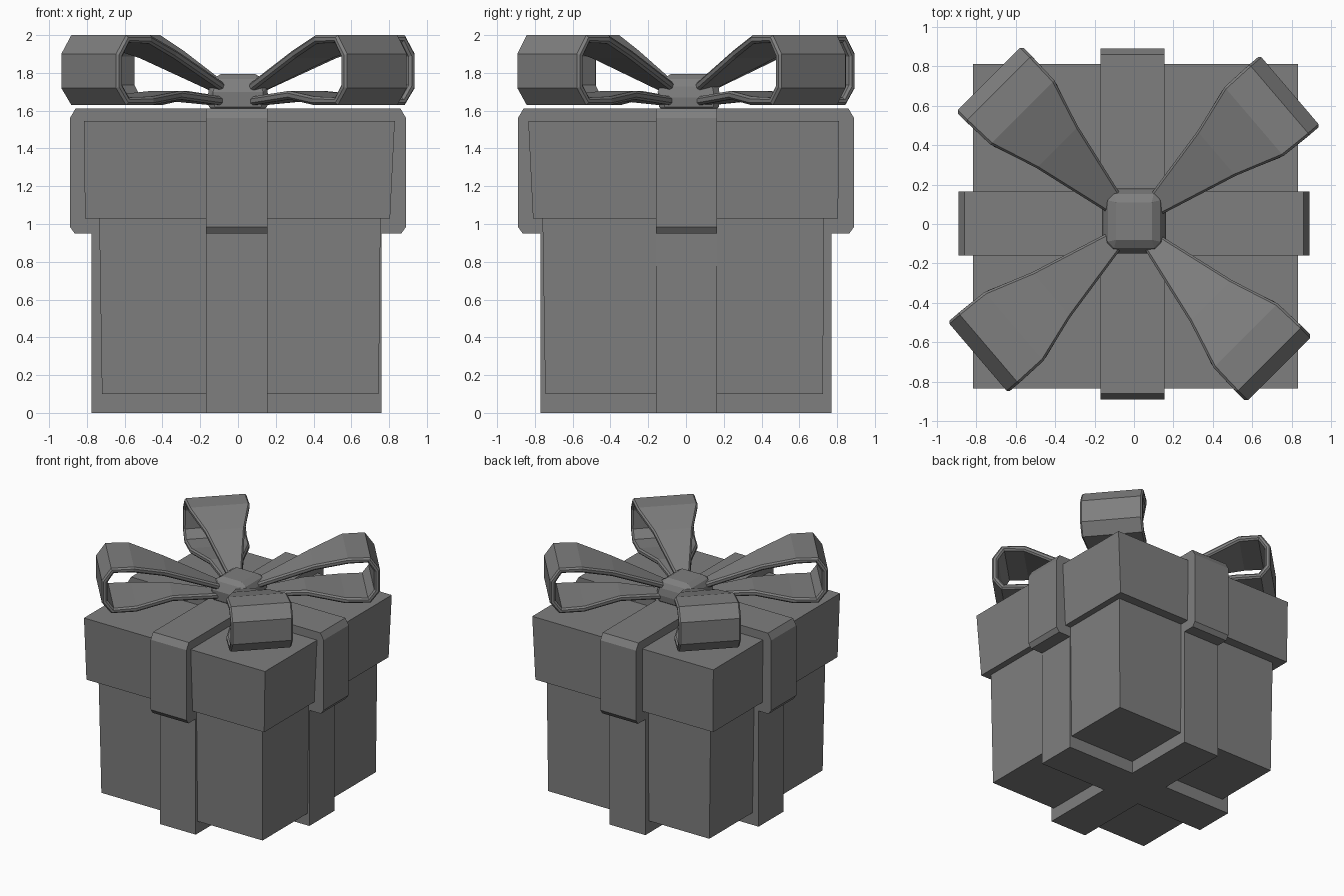
import bpy
from math import radians, cos, sin

cube = bpy.data.objects.get("Cube")
if cube:
    bpy.data.objects.remove(cube, do_unlink=True)

# One matte grey for everything
GREY = (0.21, 0.21, 0.21, 1)
grey = bpy.data.materials.new("plain_grey")
grey.use_nodes = True
grey.diffuse_color = GREY
grey.node_tree.nodes["Principled BSDF"].inputs["Base Color"].default_value = GREY


def make(name, verts, faces):
    mesh = bpy.data.meshes.new(name)
    mesh.from_pydata(verts, [], faces)
    mesh.materials.append(grey)
    obj = bpy.data.objects.new(name, mesh)
    bpy.context.collection.objects.link(obj)
    return obj


def bevel(obj, width, angle=30):
    mod = obj.modifiers.new("Bevel", "BEVEL")
    mod.width = width
    mod.segments = 1
    mod.limit_method = "ANGLE"
    mod.angle_limit = radians(angle)


def loft(name, rings):
    """Stack closed rings of equal length and cap both ends."""
    n = len(rings[0])
    faces = [tuple(reversed(range(n)))]
    for r in range(len(rings) - 1):
        for i in range(n):
            a, b = r * n + i, r * n + (i + 1) % n
            faces.append((a, b, b + n, a + n))
    faces.append(tuple(range((len(rings) - 1) * n, len(rings) * n)))
    return make(name, [v for ring in rings for v in ring], faces)


def rect(x0, x1, y0, y1, z):
    return [(x0, y0, z), (x1, y0, z), (x1, y1, z), (x0, y1, z)]


# Box body and lid, each slightly uneven
loft("box_body", [rect(-.72, .745, -.745, .725, .1), rect(-.735, .755, -.76, .73, 1.06)])
loft("lid", [rect(-.81, .805, -.81, .805, 1.03), rect(-.815, .83, -.835, .81, 1.545)])

# Ribbons around the box, crossing underneath
loft("box_ribbon_front_back", [rect(-.17, .155, -.77, .77, z) for z in (0, 1)])
loft("box_ribbon_sides", [rect(-.775, .76, -.16, .165, z) for z in (0, 1)])

# Thicker ribbons over the lid with chamfered corners
half = [(.865, .95), (.89, .985), (.89, 1.56), (.86, 1.612)]
outline = half + [(-a, z) for a, z in reversed(half)]
loft("lid_ribbon_front_back", [[(x, a, z) for a, z in outline] for x in (-.17, .155)])
loft("lid_ribbon_sides", [[(a, y, z) for a, z in reversed(outline)] for y in (-.16, .165)])

# Bow loops: (distance from centre, height, half width) along the strip
STRIP = [(.05, 1.62, .035), (.5, 1.66, .13), (.78, 1.63, .225), (.97, 1.63, .235),
         (1.04, 1.72, .235), (1.04, 1.9, .235), (.97, 2, .235),
         (.8, 2, .23), (.55, 1.92, .15), (.05, 1.71, .035)]


def bow_loop(name, degrees):
    c, s = cos(radians(degrees)), sin(radians(degrees))
    verts = []
    for d, z, w in STRIP:
        for t in (-w, w):
            verts.append((d * c - t * s, d * s + t * c, z))
    faces = [(2 * i, 2 * i + 1, 2 * i + 3, 2 * i + 2) for i in range(len(STRIP) - 1)]
    obj = make(name, verts, faces)
    solid = obj.modifiers.new("Thickness", "SOLIDIFY")
    solid.thickness = .045
    solid.offset = -1
    bevel(obj, .012, 70)


for name, degrees in (("back_left", 40.5), ("back_right", 135),
                      ("front_right", 220.5), ("front_left", 315)):
    bow_loop("bow_loop_" + name, degrees)

# Knot in the middle of the bow
knot = loft("bow_knot", [rect(-.15, .15, -.14, .17, 1.59),
                         rect(-.165, .165, -.15, .185, 1.7),
                         rect(-.12, .12, -.11, .14, 1.795)])
bevel(knot, .03)
